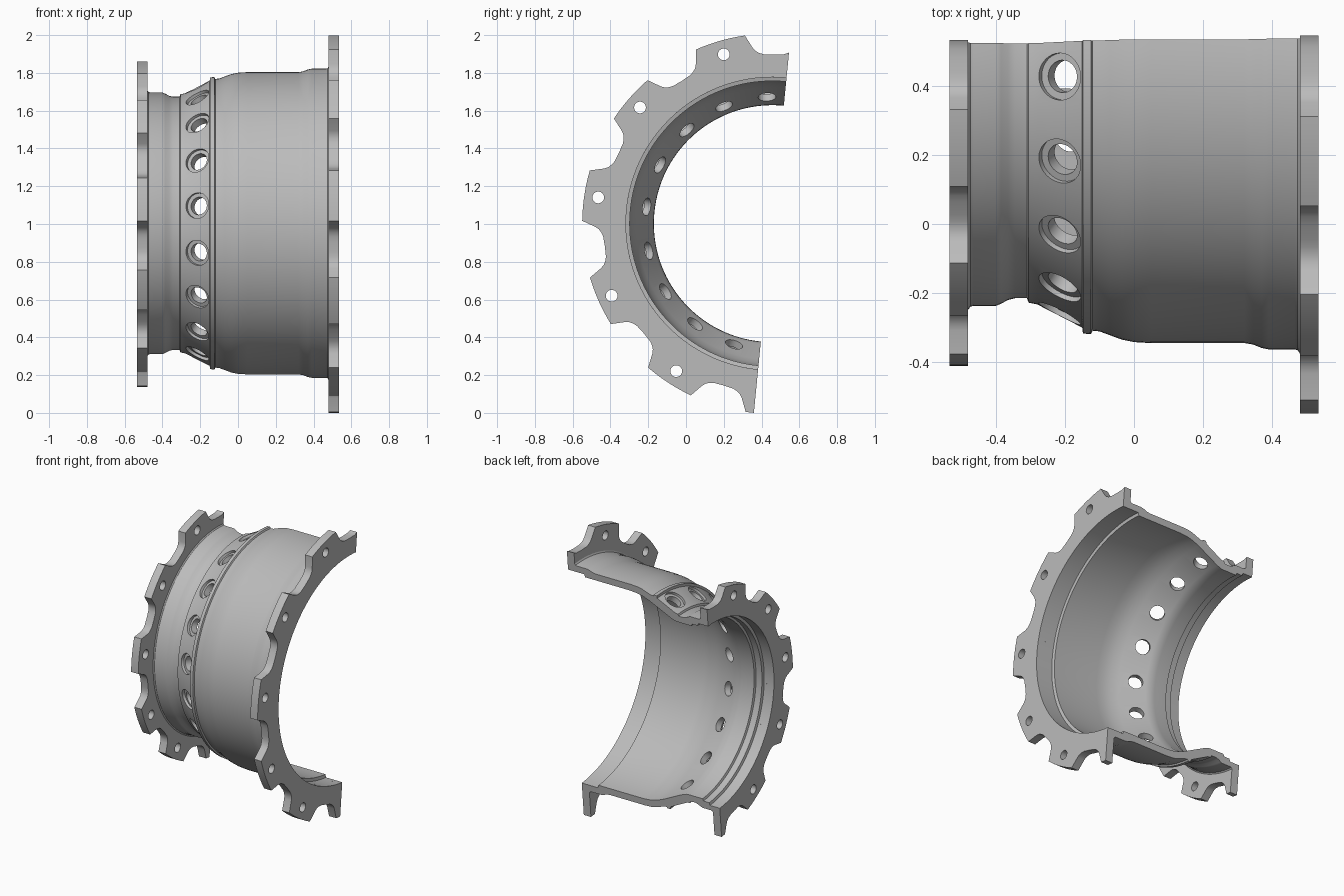
import bpy, bmesh
from math import radians, sin, cos, ceil
from mathutils import Vector, Matrix

if "Cube" in bpy.data.objects:
    bpy.data.objects.remove(bpy.data.objects["Cube"], do_unlink=True)

CY, CZ = 0.457, 1.002              # revolve axis, parallel to x
START, END = 84.43, 264.43         # half ring, slightly tilted
PITCH, PHASE = 360 / 11, 106.0     # flange lobes
PORTS = [92.4 + 20 * k for k in range(9)]

grey = bpy.data.materials.new("cast_grey")
grey.use_nodes = True
grey.diffuse_color = (0.5, 0.5, 0.5, 1)
grey.node_tree.nodes["Principled BSDF"].inputs["Base Color"].default_value = (0.5, 0.5, 0.5, 1)


def polar(x, r, deg):
    a = radians(deg)
    return Vector((x, CY + r * cos(a), CZ + r * sin(a)))


def make_object(name, bm):
    bmesh.ops.recalc_face_normals(bm, faces=bm.faces)
    mesh = bpy.data.meshes.new(name)
    bm.to_mesh(mesh)
    bm.free()
    mesh.materials.append(grey)
    obj = bpy.data.objects.new(name, mesh)
    bpy.context.collection.objects.link(obj)
    return obj


def sweep(name, angles, section):
    """Sweep a closed (x, r) section, which may vary with angle, and cap both ends."""
    bm = bmesh.new()
    rings = [[bm.verts.new(polar(x, r, a)) for x, r in section(a)] for a in angles]
    n = len(rings[0])
    for p, q in zip(rings, rings[1:]):
        for i in range(n):
            j = (i + 1) % n
            bm.faces.new((p[i], p[j], q[j], q[i]))
    bm.faces.new(rings[0])
    bm.faces.new(rings[-1])
    return make_object(name, bm)


def drill(obj, radius, pieces):
    """Cut cylinders, each given as (start, end), out of an object."""
    bm = bmesh.new()
    for a, b in pieces:
        turn = (b - a).to_track_quat('Z', 'Y').to_matrix().to_4x4()
        bmesh.ops.create_cone(bm, cap_ends=True, segments=40, radius1=radius, radius2=radius,
                              depth=(b - a).length,
                              matrix=Matrix.Translation((a + b) / 2) @ turn)
    cutter = make_object("drill_cutter", bm)
    cutter.hide_render = True
    mod = obj.modifiers.new("holes", 'BOOLEAN')
    mod.operation, mod.solver, mod.object = 'DIFFERENCE', 'EXACT', cutter
    bpy.context.view_layer.objects.active = obj
    bpy.ops.object.modifier_apply(modifier=mod.name)
    bpy.data.objects.remove(cutter, do_unlink=True)


def smooth(obj):
    bpy.ops.object.select_all(action='DESELECT')
    obj.select_set(True)
    bpy.context.view_layer.objects.active = obj
    bpy.ops.object.shade_smooth_by_angle(angle=radians(28))


# Shell wall: outer line from right end to left end, then the inner line back
outer = [(-0.48, 0.705), (-0.474, 0.697), (-0.465, 0.694), (-0.40, 0.694), (-0.385, 0.688),
         (-0.365, 0.677), (-0.345, 0.672), (-0.31, 0.672), (-0.305, 0.685), (-0.28, 0.690),
         (-0.15, 0.757), (-0.148, 0.774), (-0.125, 0.776), (-0.12, 0.766), (-0.10, 0.768),
         (-0.07, 0.779), (-0.035, 0.792), (0.0, 0.799), (0.05, 0.802), (0.32, 0.802),
         (0.345, 0.806), (0.37, 0.816), (0.39, 0.820), (0.465, 0.820), (0.474, 0.823), (0.48, 0.832)]
inner = [(0.48, 0.775), (0.41, 0.775), (0.405, 0.755), (0.06, 0.755), (0.01, 0.751),
         (-0.04, 0.740), (-0.09, 0.720), (-0.25, 0.640), (-0.28, 0.629), (-0.31, 0.627),
         (-0.405, 0.627), (-0.41, 0.642), (-0.455, 0.642), (-0.46, 0.660), (-0.48, 0.660)]
steps = 90
shell = sweep("shell_wall", [START + (END - START) * i / steps for i in range(steps + 1)],
              lambda a: outer + inner)

# Counterbored ports, square to the cone of the shell
seats, bores = [], []
for a in PORTS:
    centre = polar(-0.215, 0.723, a)
    normal = (polar(-0.46, 0.89, a) - polar(0, 0, a)).normalized()
    seats.append((centre - normal * 0.018, centre + normal * 0.06))
    bores.append((centre - normal * 0.12, centre + normal * 0.06))
drill(shell, 0.068, seats)
drill(shell, 0.047, bores)
smooth(shell)

# Lobe outline: degrees from lobe centre, share of the notch depth
LOBE = [(0, 0), (7.7, 0), (9.6, 0.62), (10.4, 0.78), (11.5, 0.89), (13, 0.97), (PITCH / 2, 1)]


def notch(deg):
    d = abs((deg - PHASE + PITCH / 2) % PITCH - PITCH / 2)
    for (a, u), (b, v) in zip(LOBE, LOBE[1:]):
        if d <= b:
            return u + (v - u) * (d - a) / (b - a)
    return 1


# Lobed flanges with bolt holes
def flange(name, x0, x1, bore, radius, depth, bolt_r):
    marks = {START, END}
    for k in range(-1, 6):
        for off, _ in LOBE:
            marks |= {a for a in (PHASE + k * PITCH + off, PHASE + k * PITCH - off)
                      if START + 0.05 < a < END - 0.05}
    marks = sorted(marks)
    angles = []
    for a, b in zip(marks, marks[1:]):
        if b - a > 1e-4:
            count = ceil((b - a) / 2)
            angles += [a + (b - a) * i / count for i in range(count)]
    angles.append(END)

    def section(a):
        r = radius - depth * notch(a)
        return [(x0, bore), (x1, bore), (x1, r), (x0, r)]

    obj = sweep(name, angles, section)
    bolts = [PHASE + k * PITCH for k in range(5)]
    drill(obj, 0.031, [(polar(x0 - 0.05, bolt_r, a), polar(x1 + 0.05, bolt_r, a)) for a in bolts])
    smooth(obj)


flange("large_flange", 0.48, 0.535, 0.775, 1.0065, 0.112, 0.932)
flange("small_flange", -0.535, -0.48, 0.660, 0.868, 0.10, 0.795)
